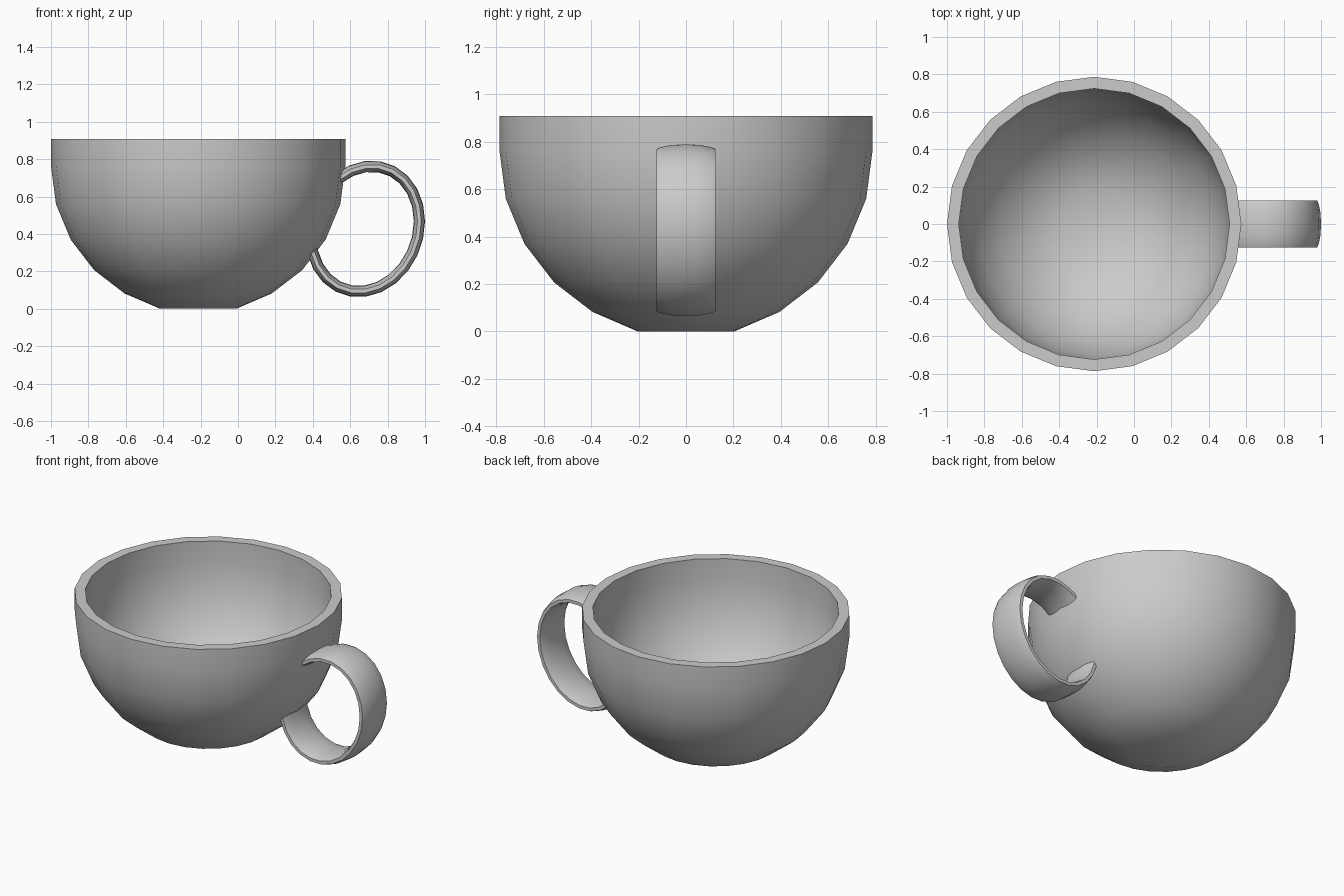
import bpy, bmesh
from math import sin, cos, radians, pi

if "Cube" in bpy.data.objects:
    bpy.data.objects.remove(bpy.data.objects["Cube"])

CX, CZ, R, TOP, WALL = -0.213, 0.763, 0.787, 0.908, 0.063
SEG = 24


def make_object(name, bm):
    bmesh.ops.recalc_face_normals(bm, faces=bm.faces)
    mesh = bpy.data.meshes.new(name)
    bm.to_mesh(mesh)
    bm.free()
    ob = bpy.data.objects.new(name, mesh)
    bpy.context.collection.objects.link(ob)
    return ob


def bridge(bm, a, b):
    n = len(a)
    for i in range(n):
        j = (i + 1) % n
        bm.faces.new((a[i], a[j], b[j], b[i]))


def lathe(name, profile):
    """Revolve (radius, z) points around the bowl axis and cap both ends."""
    bm = bmesh.new()
    rings = [[bm.verts.new((CX + r * cos(2 * pi * i / SEG), r * sin(2 * pi * i / SEG), z))
              for i in range(SEG)] for r, z in profile]
    for a, b in zip(rings, rings[1:]):
        bridge(bm, a, b)
    bm.faces.new(rings[0])
    bm.faces.new(rings[-1])
    return make_object(name, bm)


def bowl_profile(inset):
    """Half sphere in 15 degree steps with flat base, up to a straight rim."""
    r = R - inset
    pts = [(r * cos(radians(a)), max(inset, CZ - r * sin(radians(a))))
           for a in range(75, -1, -15)]
    pts[0] = (pts[0][0], inset)
    return pts + [(r, TOP)]


def smooth(ob):
    bpy.ops.object.select_all(action='DESELECT')
    ob.select_set(True)
    bpy.context.view_layer.objects.active = ob
    bpy.ops.object.shade_smooth_by_angle(angle=radians(35))


# Bowl: outer wall, flat rim, inner wall
bowl = lathe("bowl", bowl_profile(0) + bowl_profile(WALL)[::-1])
smooth(bowl)

# Handle: leaning oval band with a lens-shaped cross-section (y, outward offset)
half = [(-0.125, 0.010), (-0.105, 0.018), (-0.06, 0.027), (0, 0.030),
        (0.06, 0.027), (0.105, 0.018), (0.125, 0.010)]
section = half + [(y, -o) for y, o in reversed(half)]
W, H, LEAN = 0.290, 0.335, radians(7)
bm = bmesh.new()
rings = []
for i in range(SEG):
    u = 2 * pi * i / SEG
    x, z = W * cos(u), H * sin(u + LEAN)
    nx, nz = H * cos(u + LEAN), W * sin(u)
    d = (nx * nx + nz * nz) ** 0.5
    rings.append([bm.verts.new((0.68 + x + o * nx / d, y, 0.427 + z + o * nz / d))
                  for y, o in section])
for i in range(SEG):
    bridge(bm, rings[i], rings[(i + 1) % SEG])
handle = make_object("handle", bm)

# Trim the band so its ends stop inside the bowl wall
cutter = lathe("handle_cutter", bowl_profile(0.03))
cutter.hide_render = True
mod = handle.modifiers.new("trim", 'BOOLEAN')
mod.operation = 'DIFFERENCE'
mod.solver = 'EXACT'
mod.object = cutter
bpy.context.view_layer.objects.active = handle
handle.select_set(True)
bpy.ops.object.modifier_apply(modifier=mod.name)
bpy.data.objects.remove(cutter)
smooth(handle)
